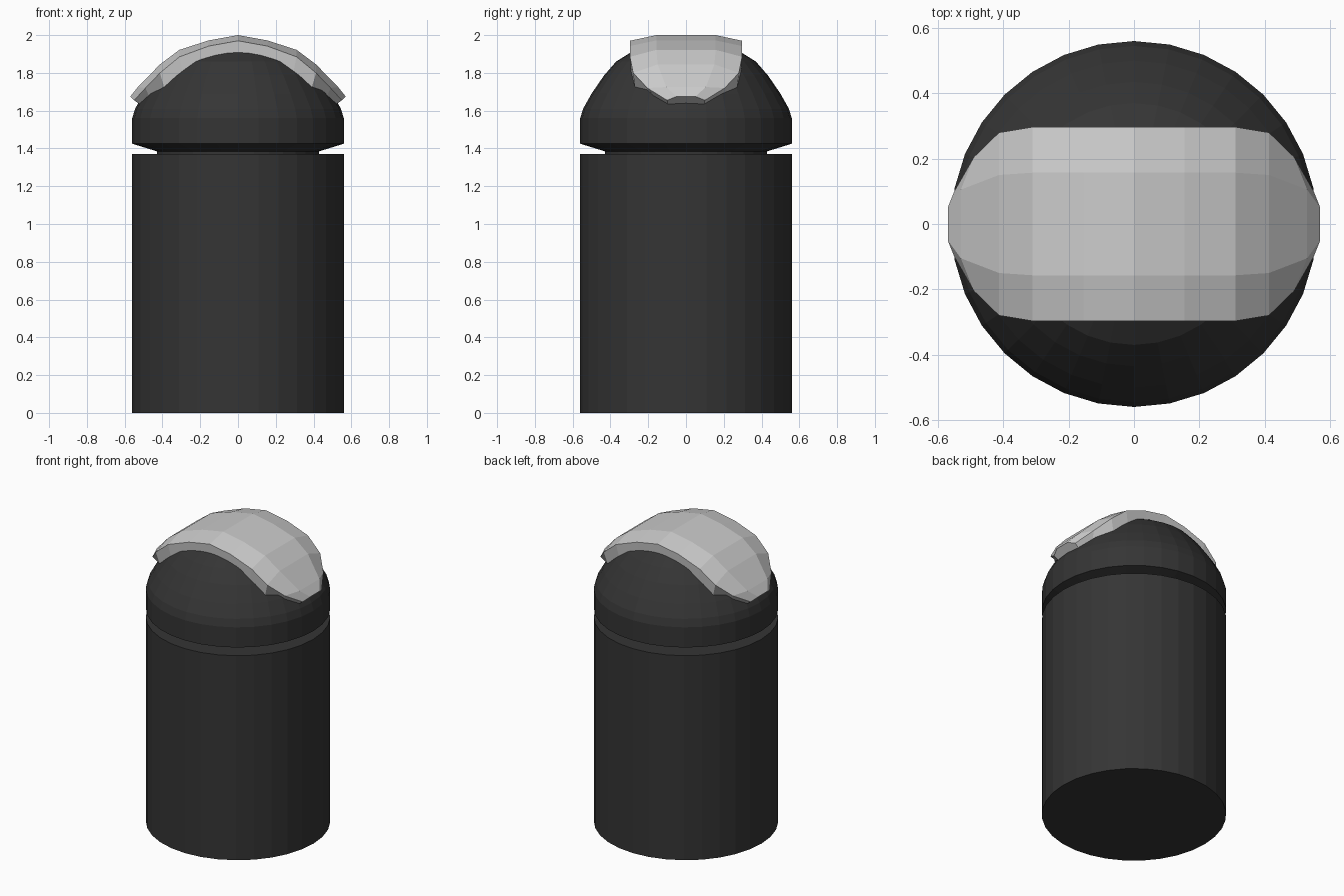
import bpy
from math import sin, cos, pi

if "Cube" in bpy.data.objects:
    bpy.data.objects.remove(bpy.data.objects["Cube"])

SIDES = 32

dark = bpy.data.materials.new("dark_finish")
dark.diffuse_color = (0.035, 0.035, 0.035, 1)
dark.use_nodes = True
dark.node_tree.nodes["Principled BSDF"].inputs["Base Color"].default_value = dark.diffuse_color


def make(name, verts, faces, mat=None):
    mesh = bpy.data.meshes.new(name)
    mesh.from_pydata(verts, [], faces)
    mesh.update()
    obj = bpy.data.objects.new(name, mesh)
    bpy.context.collection.objects.link(obj)
    if mat:
        mesh.materials.append(mat)
    return obj


def loft(loops):
    """Bridge closed loops of equal length and cap both ends."""
    n = len(loops[0])
    verts = [p for loop in loops for p in loop]
    faces = [tuple(reversed(range(n)))]
    for k in range(len(loops) - 1):
        a, b = k * n, (k + 1) * n
        for i in range(n):
            j = (i + 1) % n
            faces.append((a + i, a + j, b + j, b + i))
    last = (len(loops) - 1) * n
    faces.append(tuple(range(last, last + n)))
    return verts, faces


def lathe(name, profile):
    loops = [[(r * cos(2 * pi * i / SIDES), r * sin(2 * pi * i / SIDES), z)
              for i in range(SIDES)] for r, z in profile]
    return make(name, *loft(loops), dark)


# Straight cylindrical body, recessed neck and domed head
lathe("body", [(0.56, 0), (0.56, 1.37), (0.43, 1.37), (0.43, 1.385),
               (0.56, 1.425), (0.56, 1.56), (0.545, 1.61), (0.50, 1.69),
               (0.435, 1.785), (0.37, 1.86), (0.29, 1.91), (0.19, 1.94),
               (0.09, 1.955)])

# Raised band over the head: crown, shoulder and buried edge as (x, half width, z)
half = [
    ((0.00, 0.157, 2.000), (0.00, 0.297, 1.970), (0.00, 0.290, 1.87)),
    ((0.155, 0.157, 1.972), (0.155, 0.297, 1.942), (0.15, 0.290, 1.85)),
    ((0.31, 0.157, 1.922), (0.31, 0.297, 1.885), (0.29, 0.290, 1.79)),
    ((0.413, 0.150, 1.845), (0.413, 0.280, 1.800), (0.39, 0.270, 1.72)),
    ((0.53, 0.105, 1.725), (0.49, 0.205, 1.720), (0.46, 0.150, 1.65)),
    ((0.57, 0.050, 1.675), (0.55, 0.100, 1.655), (0.515, 0.095, 1.63)),
]


def section(row, s):
    right = [(s * x, y, z) for x, y, z in row]
    left = [(s * x, -y, z) for x, y, z in reversed(row)]
    return right + left


loops = [section(r, -1) for r in reversed(half[1:])] + [section(r, 1) for r in half]
verts, faces = loft(loops)
make("head_band", verts, [tuple(reversed(f)) for f in faces])
